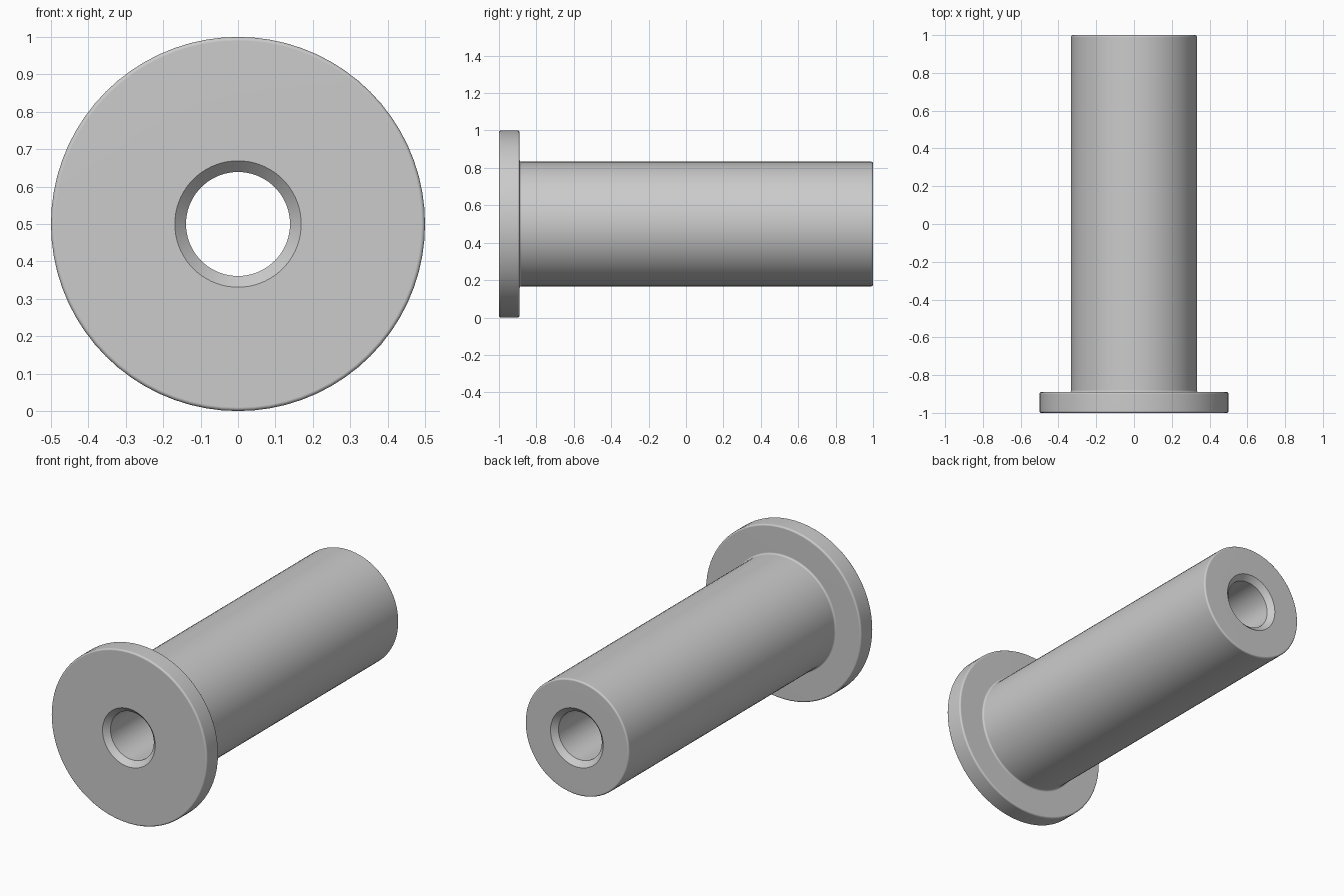
import bpy
import bmesh
from math import pi, cos, sin
from mathutils import Vector

cube = bpy.data.objects.get("Cube")
if cube:
    bpy.data.objects.remove(cube, do_unlink=True)

# Main dimensions
SEGMENTS = 72
AXIS_Z = 0.5
FLANGE_R, SHAFT_R, BORE_R = 0.5, 0.333, 0.139
FRONT, SHOULDER, BACK = -1.0, -0.89, 1.0
CHAMFER, ROUND = 0.03, 0.01


def arc(radius, y, start, end, steps=4):
    """Quarter-round profile points about a centre, angles in quarter turns."""
    angles = [(start + (end - start) * i / steps) * pi / 2 for i in range(steps + 1)]
    return [(radius + ROUND * cos(a), y + ROUND * sin(a)) for a in angles]


# Half section as (radius, y): chamfered bore, rounded rims, filleted shoulder
profile = [(BORE_R, FRONT + CHAMFER), (BORE_R + CHAMFER, FRONT)]
profile += arc(FLANGE_R - ROUND, FRONT + ROUND, -1, 0)
profile += arc(FLANGE_R - ROUND, SHOULDER - ROUND, 0, 1)
profile += arc(SHAFT_R + ROUND, SHOULDER + ROUND, 3, 2)
profile += arc(SHAFT_R - ROUND, BACK - ROUND, 0, 1)
profile += [(BORE_R + CHAMFER, BACK), (BORE_R, BACK - CHAMFER)]

# Revolve the section around the long axis
bm = bmesh.new()
verts = [bm.verts.new((r, y, AXIS_Z)) for r, y in profile]
edges = [bm.edges.new((a, b)) for a, b in zip(verts, verts[1:] + verts[:1])]
bmesh.ops.spin(bm, geom=verts + edges, cent=(0, 0, AXIS_Z), axis=Vector((0, 1, 0)),
               angle=2 * pi, steps=SEGMENTS)
bmesh.ops.remove_doubles(bm, verts=bm.verts, dist=0.0001)
bmesh.ops.recalc_face_normals(bm, faces=bm.faces)
mesh = bpy.data.meshes.new("flanged_bushing")
bm.to_mesh(mesh)
bm.free()

bushing = bpy.data.objects.new("flanged_bushing", mesh)
bpy.context.collection.objects.link(bushing)

# Plain grey finish
grey = bpy.data.materials.new("plain_grey")
grey.use_nodes = True
colour = (0.6, 0.6, 0.6, 1)
grey.diffuse_color = colour
grey.node_tree.nodes["Principled BSDF"].inputs["Base Color"].default_value = colour
mesh.materials.append(grey)

# Smooth walls with crisp chamfers and flat end faces
bpy.ops.object.select_all(action="DESELECT")
bushing.select_set(True)
bpy.context.view_layer.objects.active = bushing
bpy.ops.object.shade_smooth_by_angle(angle=pi / 6)
weighted = bushing.modifiers.new("flat_faces", "WEIGHTED_NORMAL")
weighted.keep_sharp = True
